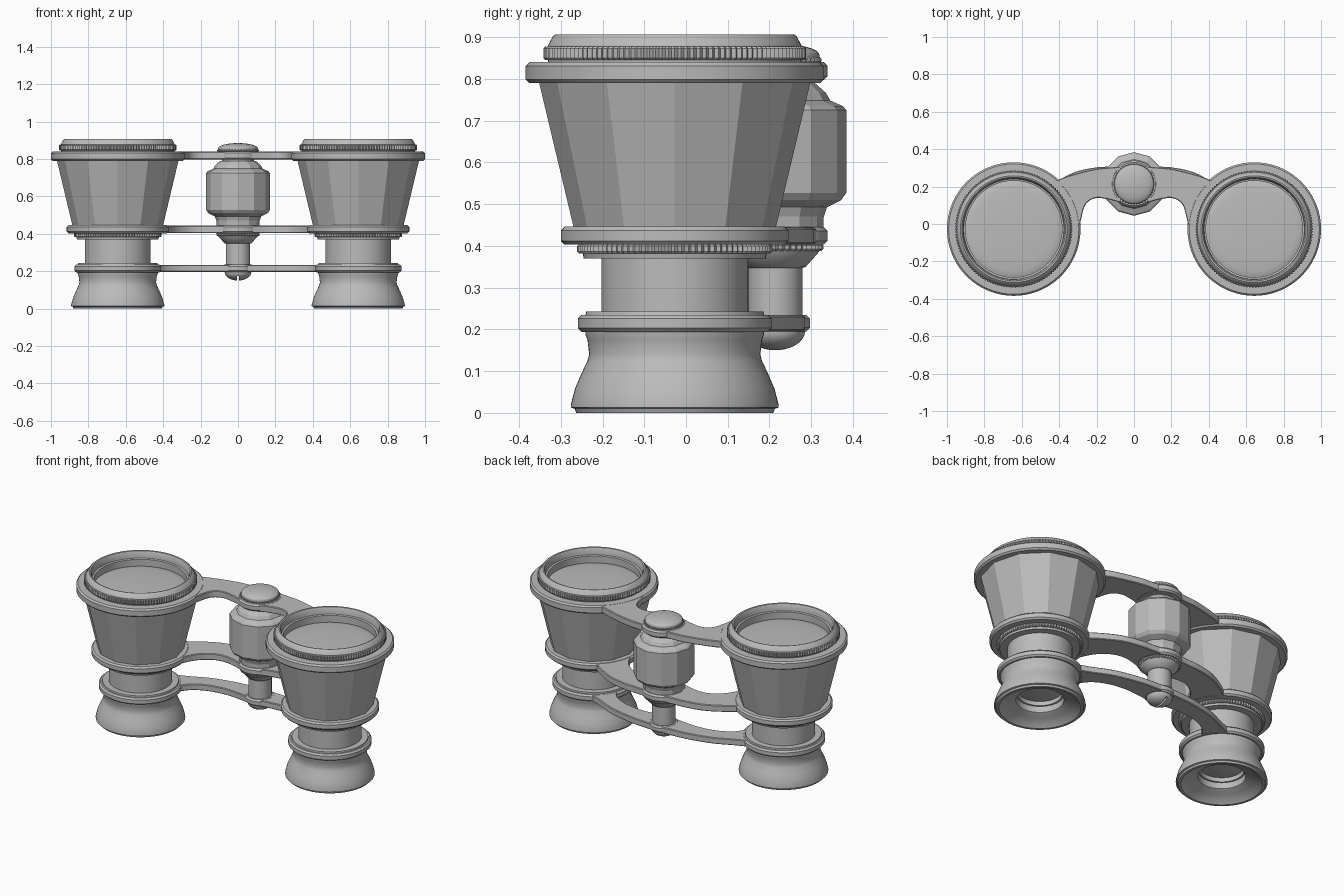
import bpy, bmesh, math
from mathutils import Vector

if "Cube" in bpy.data.objects:
    bpy.data.objects.remove(bpy.data.objects["Cube"], do_unlink=True)

GREY = (0.5, 0.5, 0.5, 1)
metal = bpy.data.materials.new("satin_grey")
metal.use_nodes = True
metal.diffuse_color = GREY
metal.node_tree.nodes["Principled BSDF"].inputs["Base Color"].default_value = GREY

BX, BY = 0.643, -0.027      # barrel axis
HUB = (0, 0.214)            # focus axis


def finish(name, bm, smooth=True, angle=28):
    bmesh.ops.remove_doubles(bm, verts=bm.verts, dist=1e-5)
    bmesh.ops.recalc_face_normals(bm, faces=bm.faces)
    mesh = bpy.data.meshes.new(name)
    bm.to_mesh(mesh)
    bm.free()
    mesh.materials.append(metal)
    obj = bpy.data.objects.new(name, mesh)
    bpy.context.collection.objects.link(obj)
    bpy.ops.object.select_all(action="DESELECT")
    obj.select_set(True)
    bpy.context.view_layer.objects.active = obj
    if smooth:
        bpy.ops.object.shade_smooth_by_angle(angle=math.radians(angle))
    return obj


def lathe(name, profile, at, segs=64, smooth=True, phase=0.0, ridge=0.0, caps=True):
    """Revolve (radius, z) pairs; ridge pulls in every second column for knurling."""
    bm = bmesh.new()
    rings = []
    for r, z in profile:
        ring = []
        for i in range(segs):
            a = phase + math.tau * i / segs
            rr = max(r - ridge * (i % 2), 0)
            ring.append(bm.verts.new((at[0] + rr * math.cos(a), at[1] + rr * math.sin(a), z)))
        rings.append(ring)
    for lo, hi in zip(rings, rings[1:]):
        for i in range(segs):
            j = (i + 1) % segs
            bm.faces.new((lo[i], lo[j], hi[j], hi[i]))
    for (r, z), ring in ((profile[0], rings[0]), (profile[-1], rings[-1])):
        if caps and r > 0:
            bm.faces.new(ring)
    return finish(name, bm, smooth)


def disc(name, r, z0, z1, at, hole=0, b=0.009):
    """Chamfered disc, or a ring when it has a hole."""
    return lathe(name, [(hole, z0), (r - b, z0), (r, z0 + b), (r, z1 - b), (r - b, z1),
                        (hole, z1), (hole, z0)], at, 72, caps=False)


def knurl(name, r, z0, z1, at, teeth, hole):
    """Ribbed ring."""
    return lathe(name, [(hole, z0), (r - 0.005, z0), (r, z0 + 0.005), (r, z1 - 0.005),
                        (r - 0.005, z1), (hole, z1), (hole, z0)],
                 at, teeth * 2, smooth=False, ridge=0.007, caps=False)


def spline(points, steps=6):
    """Catmull-Rom curve through 2D points."""
    p = [Vector(q) for q in points]
    p = [2 * p[0] - p[1]] + p + [2 * p[-1] - p[-2]]
    out = []
    for a, b, c, d in zip(p, p[1:], p[2:], p[3:]):
        for s in range(steps):
            t = s / steps
            out.append(0.5 * (2 * b + (c - a) * t + (2 * a - 5 * b + 4 * c - d) * t * t
                              + (3 * b - a - 3 * c + d) * t ** 3))
    return out + [p[-2]]


def bridge(name, back, front, z0, z1):
    """Curved arm between the barrels; edges are given for the +x half."""
    bm = bmesh.new()
    edges = []
    for half in (back, front):
        full = half + [(-x, y) for x, y in reversed(half[:-1])]
        edges.append([bm.verts.new((q.x, q.y, z0)) for q in spline(full)])
    b, f = edges
    faces = [bm.faces.new((b[i], b[i + 1], f[i + 1], f[i])) for i in range(len(b) - 1)]
    ext = bmesh.ops.extrude_face_region(bm, geom=faces)
    moved = [v for v in ext["geom"] if isinstance(v, bmesh.types.BMVert)]
    bmesh.ops.translate(bm, verts=moved, vec=(0, 0, z1 - z0))
    obj = finish(name, bm)
    mod = obj.modifiers.new("soft_edge", "BEVEL")
    mod.width = 0.004
    mod.segments = 1
    mod.limit_method = "ANGLE"
    mod.angle_limit = math.radians(50)


# Barrels
for side, s in (("left", 1), ("right", -1)):
    c = (s * BX, BY)
    lathe(side + "_barrel", [(0.24, 0.435), (0.327, 0.8)], c, 12, smooth=False,
          phase=math.pi / 2)
    disc(side + "_upper_collar", 0.357, 0.79, 0.84, c, hole=0.28)
    disc(side + "_middle_collar", 0.273, 0.403, 0.446, c)
    disc(side + "_lower_collar", 0.232, 0.194, 0.235, c)
    lathe(side + "_lower_collar_step", [(0.215, 0.23), (0.212, 0.243), (0.17, 0.243)], c)
    knurl(side + "_objective_grip", 0.315, 0.845, 0.878, c, 130, 0.29)
    knurl(side + "_draw_tube_grip", 0.234, 0.382, 0.405, c, 90, 0.17)
    lathe(side + "_grip_base", [(0.17, 0.37), (0.218, 0.37), (0.222, 0.39)], c)

    # Deep objective rim with a gently domed lens
    lathe(side + "_objective_rim",
          [(0, 0.802), (0.3, 0.802), (0.304, 0.847), (0.304, 0.88), (0.292, 0.902),
           (0.285, 0.907), (0.277, 0.905), (0.27, 0.89), (0.268, 0.865), (0.258, 0.862)] +
          [(0.258 * math.cos(t * math.pi / 12), 0.82 + 0.015 * math.sin(t * math.pi / 12))
           for t in range(6)] + [(0, 0.835)], c, 72)
    lathe(side + "_draw_tube", [(0.176, 0.22), (0.176, 0.39)], c)

    # Flared eyecup, hollow underneath, with a small lens
    lathe(side + "_eyecup",
          [(0, 0.2), (0.214, 0.2), (0.214, 0.188), (0.209, 0.175), (0.205, 0.14),
           (0.209, 0.125), (0.224, 0.093), (0.239, 0.058), (0.249, 0.02), (0.249, 0.013),
           (0.24, 0.01), (0.236, 0), (0.222, 0), (0.205, 0.014), (0.17, 0.033),
           (0.138, 0.043), (0.13, 0.048), (0.13, 0.085), (0.12, 0.085), (0.12, 0.11),
           (0.08, 0.102), (0.04, 0.097), (0, 0.095)], c)

# Three bridges joining the barrels
bridge("upper_bridge",
       [(0.46, 0.2), (0.39, 0.243), (0.3, 0.272), (0.2, 0.295), (0.13, 0.302), (0, 0.31)],
       [(0.305, -0.08), (0.282, 0.03), (0.258, 0.105), (0.205, 0.138), (0.13, 0.13), (0, 0.1)],
       0.798, 0.839)
bridge("middle_bridge",
       [(0.5, 0.17), (0.41, 0.23), (0.31, 0.28), (0.2, 0.303), (0.13, 0.307), (0, 0.315)],
       [(0.4, -0.06), (0.345, 0.06), (0.275, 0.125), (0.205, 0.145), (0.13, 0.135), (0, 0.1)],
       0.404, 0.444)
bridge("lower_bridge",
       [(0.56, 0.15), (0.46, 0.188), (0.34, 0.24), (0.2, 0.272), (0.1, 0.282), (0, 0.285)],
       [(0.46, 0.0), (0.4, 0.095), (0.31, 0.145), (0.2, 0.163), (0.1, 0.157), (0, 0.145)],
       0.196, 0.234)
disc("upper_hub", 0.125, 0.797, 0.84, HUB)
disc("middle_hub", 0.125, 0.403, 0.445, HUB)
disc("lower_hub", 0.083, 0.195, 0.235, HUB)

# Focus wheel and its shaft
lathe("focus_wheel",
      [(0.115, 0.44), (0.116, 0.47), (0.124, 0.493), (0.158, 0.51), (0.17, 0.527),
       (0.17, 0.725), (0.162, 0.735), (0.132, 0.748), (0.121, 0.767), (0.095, 0.79)],
      HUB, 12, smooth=False, phase=math.pi / 2)
lathe("wheel_neck", [(0.085, 0.78), (0.085, 0.81)], HUB, 32)
knurl("shaft_grip", 0.115, 0.388, 0.406, HUB, 44, 0.05)
lathe("shaft_cone", [(0.108, 0.395), (0.104, 0.385), (0.073, 0.35), (0.065, 0.347)], HUB, 48)
lathe("shaft", [(0.065, 0.22), (0.065, 0.36)], HUB, 48)

# Domed cap on top
knurl("cap_grip", 0.111, 0.838, 0.853, HUB, 44, 0.05)
quarter = [math.pi / 2 * i / 8 for i in range(8)]
lathe("cap", [(0.106, 0.845)] +
      [(0.106 * math.cos(a), 0.857 + 0.028 * math.sin(a)) for a in quarter] +
      [(0, 0.885)], HUB, 48)

# Slotted screw underneath
screw = lathe("bottom_screw", [(0.071, 0.21)] +
              [(0.071 * math.cos(a), 0.195 - 0.045 * math.sin(a)) for a in quarter] +
              [(0, 0.15)], HUB, 48)
bm = bmesh.new()
bmesh.ops.create_cube(bm, size=1)
bmesh.ops.scale(bm, verts=bm.verts, vec=(0.011, 0.2, 0.05))
bmesh.ops.translate(bm, verts=bm.verts, vec=(HUB[0], HUB[1], 0.15))
cutter = finish("slot_cutter", bm, smooth=False)
cutter.hide_render = True
slot = screw.modifiers.new("slot", "BOOLEAN")
slot.operation = "DIFFERENCE"
slot.object = cutter
bpy.context.view_layer.objects.active = screw
bpy.ops.object.modifier_apply(modifier="slot")
bpy.data.objects.remove(cutter, do_unlink=True)
